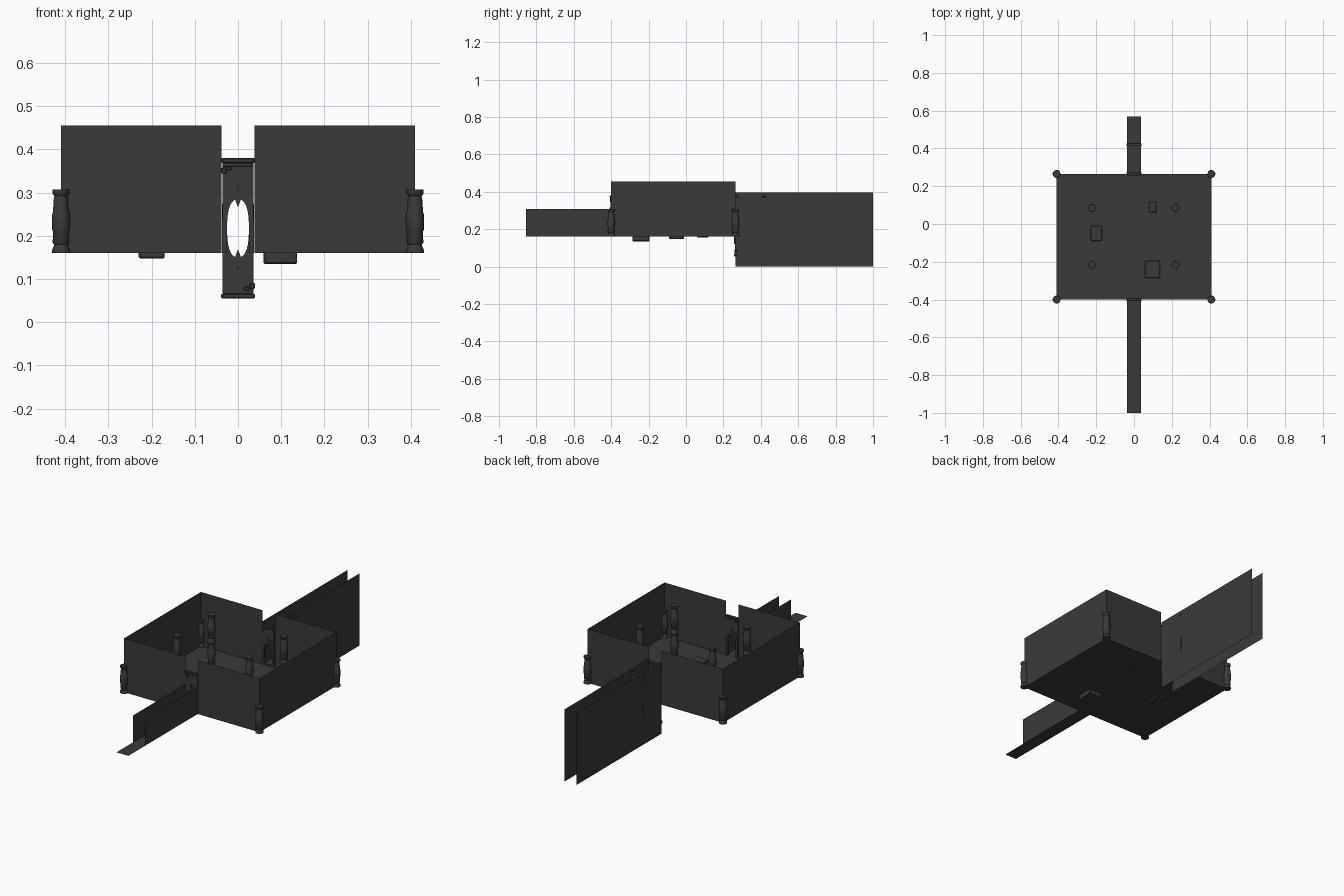
import bpy, bmesh, math
from mathutils import Matrix, Vector

if "Cube" in bpy.data.objects:
    bpy.data.objects.remove(bpy.data.objects["Cube"])

stone = bpy.data.materials.new("dark_stone")
stone.diffuse_color = (0.042, 0.042, 0.042, 1)
stone.use_nodes = True
stone.node_tree.nodes["Principled BSDF"].inputs["Base Color"].default_value = stone.diffuse_color


def finish(bm, name, smooth=False):
    me = bpy.data.meshes.new(name)
    bm.to_mesh(me)
    bm.free()
    me.materials.append(stone)
    ob = bpy.data.objects.new(name, me)
    bpy.context.collection.objects.link(ob)
    if smooth:
        bpy.ops.object.select_all(action='DESELECT')
        ob.select_set(True)
        bpy.context.view_layer.objects.active = ob
        bpy.ops.object.shade_smooth_by_angle(angle=math.radians(40))
    return ob


def sheet(name, origin, u, v):
    bm = bmesh.new()
    o, u, v = Vector(origin), Vector(u), Vector(v)
    bm.faces.new([bm.verts.new(p) for p in (o, o + u, o + u + v, o + v)])
    return finish(bm, name)


def add_box(bm, c, s, bevel=0.0):
    r = bmesh.ops.create_cube(bm, size=1, matrix=Matrix.Translation(c) @ Matrix.Diagonal((*s, 1)))
    if bevel:
        edges = list({e for v in r['verts'] for e in v.link_edges})
        bmesh.ops.bevel(bm, geom=edges, offset=bevel, segments=1, affect='EDGES')


def add_band(bm, inner, outer, depth):
    # solid ribbon between two matching outlines in the xz plane
    rows = []
    for a, b in zip(inner, outer):
        rows.append([bm.verts.new((p[0], y, p[1])) for p, y in
                     ((a, -depth), (b, -depth), (b, depth), (a, depth))])
    for r, s in zip(rows, rows[1:]):
        for k in range(4):
            bm.faces.new((r[k], r[(k + 1) % 4], s[(k + 1) % 4], s[k]))
    bm.faces.new(rows[0])
    bm.faces.new(rows[-1][::-1])


# Room shell: floor and single-sheet walls
X, Y0, Y1, Z0, Z1, G = 0.41, -0.40, 0.265, 0.16, 0.455, 0.038
H = Z1 - Z0
sheet("room_floor", (-X, Y0, Z0), (2 * X, 0, 0), (0, Y1 - Y0, 0))
for s, side in ((-1, "left"), (1, "right")):
    sheet(side + "_wall", (s * X, Y0, Z0), (0, Y1 - Y0, 0), (0, 0, H))
    for y, end in ((Y0, "front"), (Y1, "back")):
        sheet(f"{end}_wall_{side}", (s * G, y, Z0), (s * (X - G), 0, 0), (0, 0, H))
    # Corridor walls
    sheet("front_corridor_wall_" + side, (s * 0.036, -0.855, Z0), (0, 0.455, 0), (0, 0, 0.147))
    sheet("back_corridor_wall_" + side, (s * 0.036, Y1, 0), (0, 0.735, 0), (0, 0, 0.395))

# Corridor floors
sheet("front_corridor_floor", (-0.036, -1, Z0), (0.072, 0, 0), (0, 0.6, 0))
sheet("back_corridor_floor", (-0.036, Y1, Z0), (0.072, 0, 0), (0, 0.305, 0))

# Turned stone columns
COL = [(0, 0), (.021, 0), (.021, .006), (.017, .014), (.016, .02), (.019, .024),
       (.0185, .05), (.0205, .055), (.0205, .09), (.0185, .095), (.0165, .125),
       (.015, .132), (.020, .138), (.020, .147), (0, .147)]


def column(name, x, y, z, n=14):
    bm = bmesh.new()
    vs = [bm.verts.new((r, 0, h)) for r, h in COL]
    es = [bm.edges.new(p) for p in zip(vs, vs[1:])]
    bmesh.ops.spin(bm, geom=vs + es, cent=(0, 0, 0), axis=(0, 0, 1), angle=2 * math.pi, steps=n)
    bmesh.ops.remove_doubles(bm, verts=bm.verts, dist=1e-5)
    bmesh.ops.recalc_face_normals(bm, faces=bm.faces)
    finish(bm, name, True).location = (x, y, z)


for x in (-X, X):
    for y in (Y0, Y1):
        column("corner_column", x, y, Z0)
for x in (-0.22, 0.22):
    for y in (-0.215, 0.085):
        column("inner_column_lower", x, y, Z0)
        column("inner_column_upper", x, y, Z0 + 0.147)


# Pointed-arch door frames
def arch(w, spring, apex, n=7):
    half = [(w, 0)] + [(w * math.cos(t) ** 0.8 if i < n else 0, spring + (apex - spring) * math.sin(t))
                       for i in range(n + 1) for t in [i / n * math.pi / 2]]
    return half + [(-x, z) for x, z in half[-2::-1]]


def door_frame(name, y, z, flipped=False):
    bm = bmesh.new()
    inner = arch(0.025, 0.07, 0.125)
    moulding = arch(0.0365, 0.075, 0.145)
    mid = len(inner) // 2
    # backing plate filling up to the lintel
    plate = []
    for i, (px, pz) in enumerate(inner):
        s = 1 if i < mid else -1
        k = min(i, len(inner) - 1 - i)
        if k <= 4:
            plate.append((s * 0.036, pz if k < 3 else (0.14 if k == 3 else 0.208)))
        else:
            plate.append((px * 1.2, 0.208))
    add_band(bm, inner, plate, 0.003)
    add_band(bm, inner, moulding, 0.006)
    # lintel courses
    add_box(bm, (0, 0, 0.2145), (0.078, 0.016, 0.011), 0.002)
    add_box(bm, (0, 0, 0.205), (0.072, 0.011, 0.008), 0.001)
    # chipped stones below the lintel
    add_box(bm, (-0.033, 0, 0.191), (0.012, 0.011, 0.014), 0.002)
    add_box(bm, (-0.020, 0, 0.197), (0.012, 0.010, 0.010), 0.002)
    # pointed keystone
    key = [(0, 0.106), (0.007, 0.125), (0, 0.155), (-0.007, 0.125)]
    front = [bm.verts.new((a, -0.008, b)) for a, b in key]
    back = [bm.verts.new((a, 0.008, b)) for a, b in key]
    bm.faces.new(front)
    bm.faces.new(back[::-1])
    for i in range(4):
        j = (i + 1) % 4
        bm.faces.new((front[i], back[i], back[j], front[j]))
    bmesh.ops.recalc_face_normals(bm, faces=bm.faces)
    ob = finish(bm, name)
    ob.location = (0, y, z)
    if flipped:
        ob.rotation_euler.y = math.pi


door_frame("front_door_frame", Y0, Z0)
door_frame("back_door_frame", Y1, Z0)
door_frame("back_door_frame_inverted", Y1, 0.275, True)
door_frame("corridor_door_frame", 0.42, Z0)

# Stone slabs sunk through the floor
for name, c, s in (("large_slab", (0.098, -0.24, 0.152), (0.078, 0.092, 0.034)),
                   ("medium_slab", (-0.20, -0.05, 0.157), (0.06, 0.08, 0.018)),
                   ("small_slab", (0.10, 0.09, 0.160), (0.04, 0.06, 0.008))):
    bm = bmesh.new()
    add_box(bm, c, s, 0.003)
    finish(bm, name)
